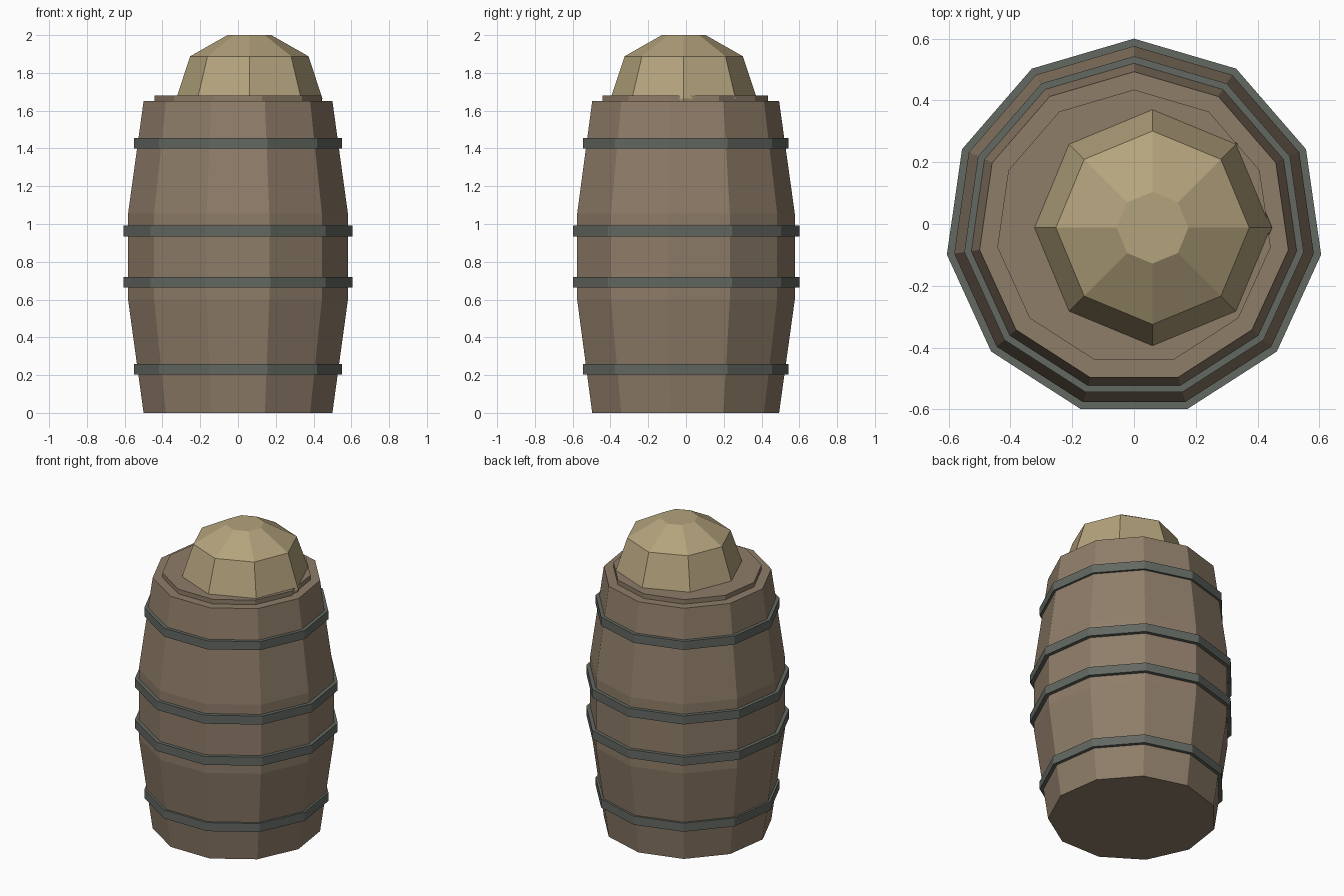
import bpy, bmesh, math

cube = bpy.data.objects.get("Cube")
if cube:
    bpy.data.objects.remove(cube, do_unlink=True)

CENTRE_Y = -0.012


def material(name, rgb):
    linear = [((c / 255 + 0.055) / 1.055) ** 2.4 for c in rgb] + [1.0]
    mat = bpy.data.materials.new(name)
    mat.use_nodes = True
    mat.diffuse_color = linear
    mat.node_tree.nodes["Principled BSDF"].inputs["Base Color"].default_value = linear
    return mat


def lathe(name, profile, sides, mat, x=0.0, start=90.0, ring=False):
    """Spin (radius, height) points, listed bottom to top, into a faceted solid."""
    bm = bmesh.new()
    loops = []
    for r, z in profile:
        angles = [math.radians(start + 360 * k / sides) for k in range(sides)]
        loops.append([bm.verts.new((r * math.cos(a), r * math.sin(a), z)) for a in angles])
    pairs = list(zip(loops, loops[1:]))
    if ring:
        pairs.append((loops[-1], loops[0]))
    else:
        bm.faces.new(loops[0][::-1])
        bm.faces.new(loops[-1])
    for low, high in pairs:
        for k in range(sides):
            n = (k + 1) % sides
            bm.faces.new((low[k], low[n], high[n], high[k]))
    bmesh.ops.recalc_face_normals(bm, faces=bm.faces)
    mesh = bpy.data.meshes.new(name)
    bm.to_mesh(mesh)
    bm.free()
    mesh.materials.append(mat)
    obj = bpy.data.objects.new(name, mesh)
    obj.location = (x, CENTRE_Y, 0)
    bpy.context.collection.objects.link(obj)
    return obj


wood = material("brown wood", (143, 125, 105))
iron = material("grey iron", (99, 104, 97))
straw = material("pale tan", (180, 163, 125))

# Barrel body and raised lid
lathe("barrel_body", [(0.505, 0), (0.588, 0.6), (0.588, 1.055), (0.505, 1.65)], 11, wood)
lathe("barrel_lid", [(0.447, 1.6), (0.447, 1.68)], 11, wood)

# Four iron hoops, each a closed square band
for name, z, r in (("bottom", 0.23, 0.555), ("lower_middle", 0.692, 0.612),
                   ("upper_middle", 0.963, 0.612), ("top", 1.427, 0.555)):
    low, high, inner = z - 0.028, z + 0.028, r - 0.06
    lathe(name + "_hoop", [(inner, low), (r, low), (r, high), (inner, high)],
          11, iron, ring=True)

# Off-centre faceted mound on the lid
lathe("top_mound", [(0.37, 1.6), (0.387, 1.665), (0.313, 1.888), (0.116, 2.0)],
      8, straw, x=0.06, start=0)
